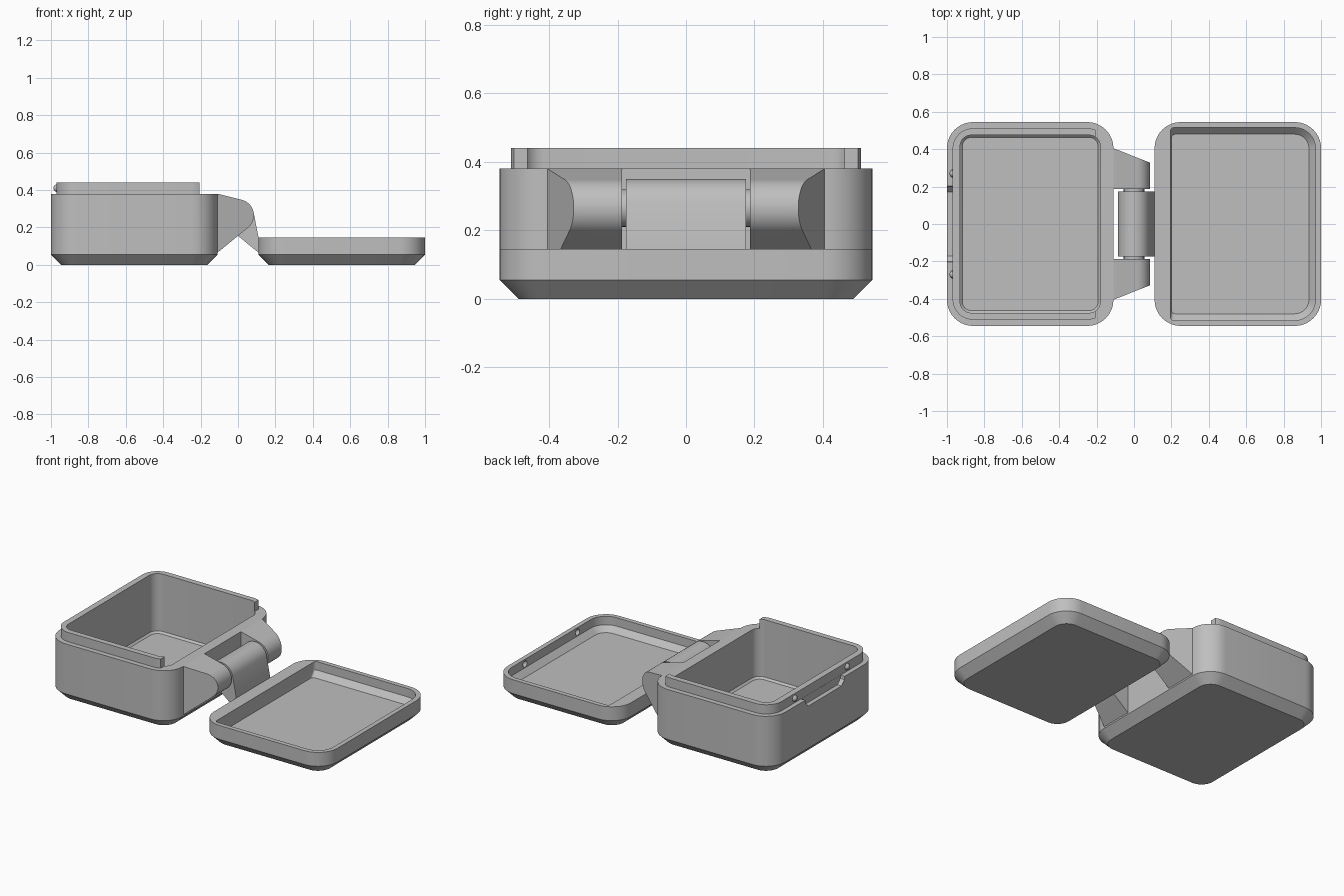
import bpy
import bmesh
from math import sin, cos, radians

if "Cube" in bpy.data.objects:
    bpy.data.objects.remove(bpy.data.objects["Cube"], do_unlink=True)

grey = bpy.data.materials.new("plain grey")
grey.use_nodes = True
grey.diffuse_color = (0.52, 0.52, 0.52, 1)
grey.node_tree.nodes["Principled BSDF"].inputs["Base Color"].default_value = (0.52, 0.52, 0.52, 1)

PIVOT_Z, PIVOT_R = 0.265, 0.085


def add_object(name, bm):
    bmesh.ops.recalc_face_normals(bm, faces=bm.faces)
    mesh = bpy.data.meshes.new(name)
    bm.to_mesh(mesh)
    bm.free()
    mesh.materials.append(grey)
    obj = bpy.data.objects.new(name, mesh)
    bpy.context.collection.objects.link(obj)
    return obj


def loft(name, loops):
    """Join loops of equal length and cap both ends."""
    bm = bmesh.new()
    rings = [[bm.verts.new(p) for p in loop] for loop in loops]
    count = len(rings[0])
    for a, b in zip(rings, rings[1:]):
        for i in range(count):
            j = (i + 1) % count
            bm.faces.new((a[i], a[j], b[j], b[i]))
    bm.faces.new(rings[0])
    bm.faces.new(rings[-1])
    return add_object(name, bm)


def rounded(x0, x1, y, z, r, r_left=None, steps=10):
    """Rounded rectangle; the -x corners may have their own radius."""
    rl = r if r_left is None else r_left
    corners = ((x1, y, r, 0), (x0, y, rl, 90), (x0, -y, rl, 180), (x1, -y, r, 270))
    points = []
    for cx, cy, rad, start in corners:
        ox = cx - rad if cx == x1 else cx + rad
        oy = cy - rad if cy > 0 else cy + rad
        for i in range(steps + 1):
            a = radians(start + 90 * i / steps)
            points.append((ox + rad * cos(a), oy + rad * sin(a), z))
    return points


def sphere(name, location, radius):
    bm = bmesh.new()
    bmesh.ops.create_uvsphere(bm, u_segments=20, v_segments=12, radius=radius)
    bmesh.ops.translate(bm, verts=bm.verts, vec=location)
    return add_object(name, bm)


def cut(target, cutter):
    cutter.hide_render = True
    mod = target.modifiers.new("cut", "BOOLEAN")
    mod.operation = "DIFFERENCE"
    mod.solver = "EXACT"
    mod.object = cutter
    bpy.context.view_layer.objects.active = target
    bpy.ops.object.modifier_apply(modifier=mod.name)
    bpy.data.objects.remove(cutter, do_unlink=True)


def knuckle_profile(corners, start, end, steps=20):
    """Hinge side profile: wall corners followed by the round pivot end."""
    angles = [radians(start + (end - start) * i / steps) for i in range(steps + 1)]
    return corners + [(PIVOT_R * cos(a), PIVOT_Z + PIVOT_R * sin(a)) for a in angles]


# Box base with cavity and raised lip
base = loft("box_base", [
    rounded(-0.945, -0.165, 0.49, 0, 0.085),
    rounded(-1, -0.11, 0.545, 0.055, 0.14),
    rounded(-1, -0.11, 0.545, 0.38, 0.14),
    rounded(-0.97, -0.14, 0.512, 0.38, 0.11),
    rounded(-0.97, -0.14, 0.512, 0.44, 0.11),
    rounded(-0.93, -0.18, 0.475, 0.44, 0.06),
    rounded(-0.93, -0.18, 0.475, 0.067, 0.06),
    rounded(-0.918, -0.192, 0.463, 0.055, 0.048),
])

# Lip stops short of the hinge
cut(base, loft("lip_cutter", [
    [(x, y, z) for x, y in ((-0.205, -0.6), (0, -0.6), (0, 0.6), (-0.205, 0.6))]
    for z in (0.38, 0.5)]))

# Finger notch on the opening side
notch = ((-0.205, 0.4), (-0.2, 0.36), (-0.17, 0.33), (0.17, 0.33), (0.2, 0.36), (0.205, 0.4))
cut(base, loft("notch_cutter", [[(x, y, z) for y, z in notch] for x in (-1.05, -0.971)]))

# Lid with chamfered recess
lid = loft("lid", [
    rounded(0.165, 0.945, 0.49, 0, 0.085),
    rounded(0.11, 1, 0.545, 0.055, 0.14),
    rounded(0.11, 1, 0.545, 0.145, 0.14),
    rounded(0.195, 0.97, 0.515, 0.145, 0.11, 0.02),
    rounded(0.195, 0.97, 0.515, 0.09, 0.11, 0.02),
    rounded(0.2, 0.935, 0.48, 0.055, 0.075, 0.02),
])

parts = [base, lid]

# Snap bumps on the lip and matching dimples in the lid
for side, label in ((1, "left"), (-1, "right")):
    parts.append(sphere(label + "_snap_bump", (-0.966, side * 0.27, 0.41), 0.021))
    cut(lid, sphere("dimple_cutter", (0.968, side * 0.27, 0.115), 0.021))

# Tapered hinge arms on the base
arm = knuckle_profile([(-0.11, 0.38), (-0.11, 0.065)], -50.7, 76)
for side, label in ((1, "left"), (-1, "right")):
    inner = [(x, side * 0.187, z) for x, z in arm]
    outer = [(x, side * (0.405 - 0.395 * (x + 0.11)), z) for x, z in arm]
    parts.append(loft(label + "_hinge_arm", [inner, outer]))

# Hinge knuckle on the lid
knuckle = knuckle_profile([(0.11, 0.065), (0.11, 0.145)], 11, 230.6)
parts.append(loft("lid_knuckle", [[(x, y, z) for x, z in knuckle] for y in (-0.175, 0.175)]))

# Hinge pin
ring = [radians(15 * i) for i in range(24)]
parts.append(loft("hinge_pin", [
    [(0.055 * cos(a), y, PIVOT_Z + 0.055 * sin(a)) for a in ring] for y in (-0.2, 0.2)]))

# Smooth the curves and keep the edges sharp
bpy.ops.object.select_all(action="DESELECT")
for part in parts:
    part.select_set(True)
bpy.context.view_layer.objects.active = base
bpy.ops.object.shade_smooth_by_angle(angle=radians(25))
